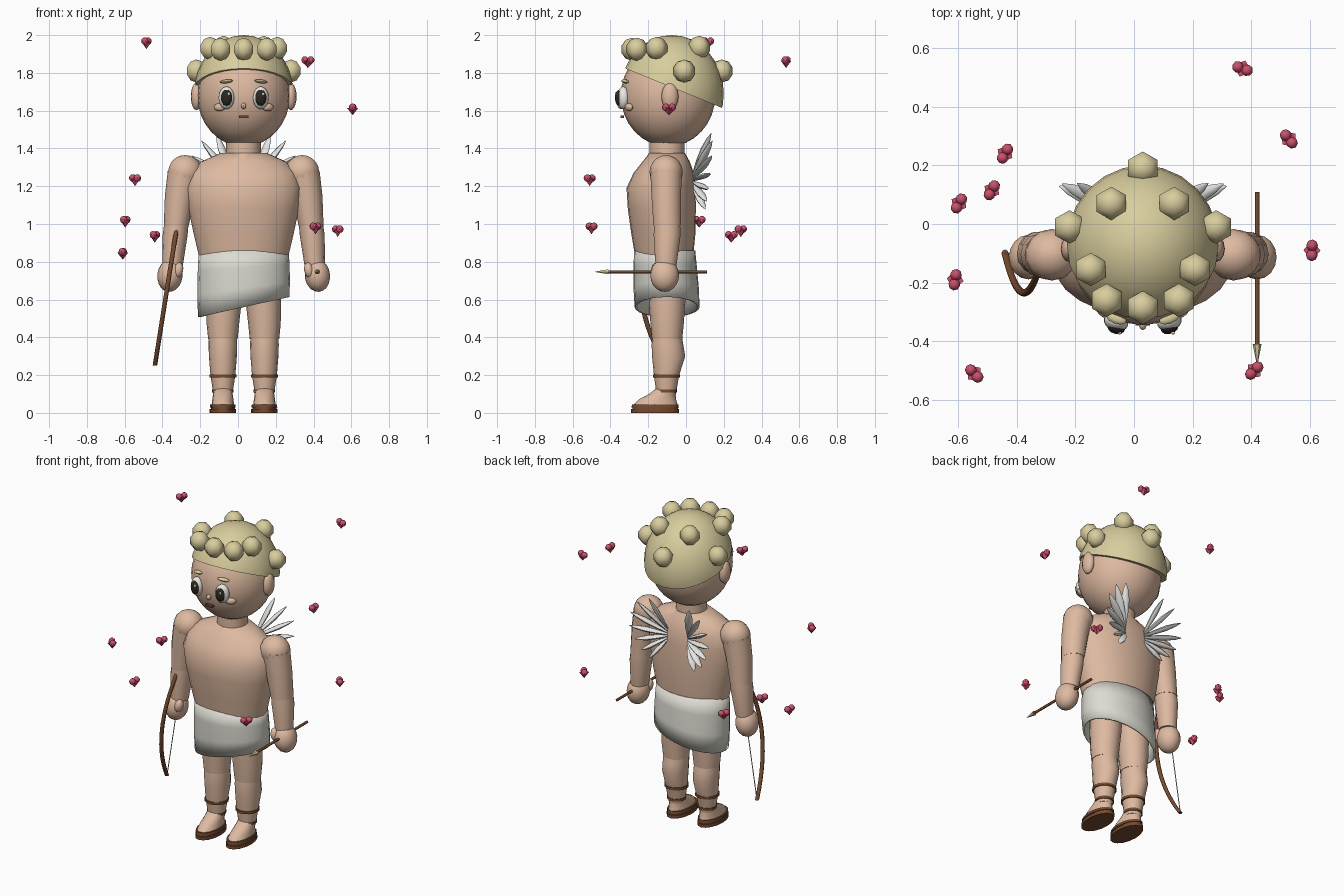
import bpy, bmesh, math
from mathutils import Matrix, Vector, Euler

if "Cube" in bpy.data.objects:
    bpy.data.objects.remove(bpy.data.objects["Cube"])

CX = 0.03  # body centre line


def mat(name, r, g, b):
    m = bpy.data.materials.new(name)
    m.diffuse_color = (r, g, b, 1)
    m.use_nodes = True
    m.node_tree.nodes["Principled BSDF"].inputs["Base Color"].default_value = m.diffuse_color
    return m


SKIN = mat("skin", .73, .49, .355)
HAIR = mat("blond hair", .69, .61, .34)
CLOTH = mat("cloth", .72, .71, .64)
FEATHER = mat("feather white", .78, .78, .76)
LEATHER = mat("brown leather", .18, .07, .028)
DARK = mat("dark eye", .025, .02, .014)
WHITE = mat("eye white", .85, .85, .82)
PINK = mat("heart pink", .6, .08, .15)
LIP = mat("lip brown", .17, .06, .045)


def finish(bm, name, material, angle=50):
    bmesh.ops.recalc_face_normals(bm, faces=bm.faces)
    me = bpy.data.meshes.new(name)
    bm.to_mesh(me)
    bm.free()
    me.materials.append(material)
    ob = bpy.data.objects.new(name, me)
    bpy.context.collection.objects.link(ob)
    if angle:
        bpy.ops.object.select_all(action='DESELECT')
        ob.select_set(True)
        bpy.context.view_layer.objects.active = ob
        bpy.ops.object.shade_smooth_by_angle(angle=math.radians(angle))
    return ob


def xform(loc, scale, rot=(0, 0, 0)):
    return Matrix.LocRotScale(Vector(loc), Euler(rot), Vector(scale))


def ball(name, material, loc, scale, rot=(0, 0, 0), u=16, v=10, angle=50):
    bm = bmesh.new()
    bmesh.ops.create_uvsphere(bm, u_segments=u, v_segments=v, radius=1,
                              matrix=xform(loc, scale, rot))
    return finish(bm, name, material, angle)


def loft(name, material, rings, segs=16, caps=True, matrix=None, shear=None):
    """Skin elliptical rings given as (x, y, z, rx, ry)."""
    bm = bmesh.new()
    rows = []
    for x, y, z, rx, ry in rings:
        row = []
        for i in range(segs):
            a = 2 * math.pi * i / segs
            row.append(bm.verts.new((x + rx * math.cos(a), y + ry * math.sin(a), z)))
        rows.append(row)
    for a, b in zip(rows, rows[1:]):
        for i in range(segs):
            j = (i + 1) % segs
            bm.faces.new((a[i], a[j], b[j], b[i]))
    if caps:
        bm.faces.new(rows[0])
        bm.faces.new(rows[-1])
    if shear:
        for v in bm.verts:
            v.co.z += shear(v.co)
    if matrix:
        bm.transform(matrix)
    return finish(bm, name, material)


def aim(start, direction):
    return Matrix.Translation(start) @ Vector(direction).to_track_quat('Z', 'Y').to_matrix().to_4x4()


# Head, neck and torso
ball("head", SKIN, (CX, -.095, 1.68), (.245, .25, .27), u=24, v=16)
loft("neck", SKIN, [(CX, -.1, 1.33, .093, .093), (CX, -.1, 1.45, .093, .093)])
loft("torso", SKIN, [(CX, y, z, rx, ry) for z, rx, ry, y in (
    (.8, .23, .15, -.115), (.95, .265, .17, -.12), (1.08, .293, .18, -.128),
    (1.19, .305, .183, -.132), (1.27, .285, .16, -.118), (1.33, .225, .125, -.105),
    (1.375, .125, .095, -.1))], segs=24)

# Hair cap, cut by a plane falling toward the nape
bm = bmesh.new()
bmesh.ops.create_uvsphere(bm, u_segments=24, v_segments=16, radius=1,
                          matrix=xform((CX, -.075, 1.69), (.262, .275, .31)))
cut = bmesh.ops.bisect_plane(bm, geom=bm.verts[:] + bm.edges[:] + bm.faces[:],
                             plane_co=(0, -.35, 1.835), plane_no=(0, .22, .54), clear_inner=True)
bmesh.ops.holes_fill(bm, edges=[e for e in bm.edges if e.is_boundary], sides=0)
finish(bm, "hair_cap", HAIR)

# Hair curls: (offset from centre line, y, z)
for dx, y, z in ((0, .19, 1.81), (.107, .07, 1.935), (.25, -.01, 1.81),
                 (.178, -.155, 1.93), (.123, -.26, 1.925), (0, -.285, 1.925)):
    for s in ((-1, 1) if dx else (1,)):
        ball("curl", HAIR, (CX + s * dx, y, z), (.061, .06, .061), u=6, v=5, angle=60)

# Face
ball("nose", SKIN, (CX, -.34, 1.625), (.014, .022, .017), u=10, v=8)
bm = bmesh.new()
bmesh.ops.create_cube(bm, size=1, matrix=xform((CX, -.337, 1.568), (.05, .02, .012)))
finish(bm, "mouth", LIP, 0)
for s in (-1, 1):
    turn = (0, 0, s * .3)
    ball("eye", WHITE, (CX + s * .091, -.333, 1.668), (.043, .032, .06), turn)
    ball("iris", DARK, (CX + s * .091, -.353, 1.668), (.031, .022, .043), turn)
    ball("eye_glint", WHITE, (CX + s * .091 + .012, -.372, 1.688), (.007, .005, .009), u=8, v=6)
    ball("eyebrow", HAIR, (CX + s * .091, -.322, 1.755), (.037, .018, .01), (0, s * .12, s * .35), u=10, v=6)
    ball("cheek", SKIN, (CX + s * .128, -.302, 1.618), (.034, .018, .021), (0, 0, s * .5), u=12, v=8)
    ball("ear", SKIN, (CX + s * .25, -.085, 1.675), (.03, .045, .072), u=12, v=10)

# Loincloth with a slanted hem
def hem(co):
    low = max(0, (.86 - co.z) / .3)
    return low * (.22 * (co.x - CX))


cloth = loft("loincloth", CLOTH, [
    (CX, -.113, .86, .238, .162), (CX, -.11, .77, .243, .168),
    (CX, -.105, .66, .245, .173), (CX, -.1, .56, .242, .172)], segs=24, caps=False, shear=hem)
mod = cloth.modifiers.new("thickness", 'SOLIDIFY')
mod.thickness = .012
mod.offset = -1

for s in (-1, 1):
    # Legs and sandals
    lx = CX + s * .11
    loft("thigh", SKIN, [(lx, -.1, .39, .078, .08), (lx, -.1, .47, .086, .088),
                         (CX + s * .105, -.1, .58, .093, .096), (CX + s * .1, -.1, .8, .1, .105)])
    loft("calf", SKIN, [(lx, -.105, .09, .049, .05), (lx, -.103, .2, .066, .067),
                        (lx, -.092, .3, .074, .088), (lx, -.098, .36, .076, .084),
                        (lx, -.1, .41, .074, .077)])
    loft("foot", SKIN, [(lx, -.162, .04, .06, .118), (lx, -.152, .07, .056, .1),
                        (lx, -.125, .1, .052, .07), (lx, -.108, .13, .047, .05)])
    loft("sole", LEATHER, [(lx, -.163, 0, .07, .127), (lx, -.163, .02, .07, .127),
                           (lx, -.163, .021, .064, .121), (lx, -.163, .028, .064, .121),
                           (lx, -.163, .029, .068, .125), (lx, -.163, .045, .067, .123)])
    for z, r in ((.195, .072), (.115, .057)):
        loft("ankle_strap", LEATHER, [(lx, -.104, z - .008, r, r), (lx, -.104, z + .008, r, r)])

    # Arms and hands
    ball("shoulder", SKIN, (CX + s * .31, -.105, 1.275), (.092, .088, .09), u=14)
    loft("upper_arm", SKIN, [(CX + s * .312, -.105, 1.28, .09, .086), (CX + s * .337, -.105, 1.15, .08, .08),
                             (CX + s * .357, -.1, .99, .066, .074)], segs=14)
    loft("forearm", SKIN, [(CX + s * .354, -.1, 1.02, .064, .07), (CX + s * .363, -.1, .94, .066, .073),
                           (CX + s * .376, -.106, .78, .054, .057)], segs=14)
    ball("hand", SKIN, (CX + s * .39, -.113, .728), (.067, .076, .088), (0, -s * .12, 0))
    ball("thumb", SKIN, (CX + s * .345, -.155, .755), (.026, .03, .042), (0, -s * .2, 0), u=10, v=8)

    # Wing fan
    for k, length in enumerate((.24, .255, .25, .23, .2, .18, .16)):
        a = math.radians(72 - 21 * k)
        d = Vector((s * math.cos(a), .42, math.sin(a)))
        root = (CX + s * .075, .04, 1.27 - .012 * k)
        loft("feather", FEATHER, [(0, 0, t * length, rx, .6 * rx) for t, rx in (
            (0, .008), (.3, .02), (.6, .024), (.85, .015), (1, .002))], segs=8, matrix=aim(root, d))

# Bow and string
bow = []
for i in range(17):
    t = i / 8 - 1
    bow.append((-.375 + .065 * t, -.1 - .135 * (1 - t * t), .66 + .41 * t, .012, .013))
loft("bow", LEATHER, bow, segs=8)
loft("bow_string", FEATHER, [(-.438, -.1, .26, .003, .003), (-.312, -.1, 1.06, .003, .003)], segs=6)

# Arrow
to_front = aim((.42, .11, .747), (0, -1, 0))
loft("arrow_shaft", LEATHER, [(0, 0, 0, .008, .008), (0, 0, .53, .008, .008)], segs=8, matrix=to_front)
loft("arrow_tip", HAIR, [(0, 0, .52, .015, .015), (0, 0, .592, .001, .001)], segs=6, matrix=to_front)

# Floating hearts: (x, y, z, turn in degrees)
for x, y, z, turn in ((-.485, .115, 1.96, 60), (.37, .53, 1.86, -20), (.607, -.09, 1.61, 88),
                      (-.545, -.51, 1.235, -45), (-.597, .07, 1.015, 60), (-.44, .24, .935, 60),
                      (-.61, -.19, .845, 80), (.41, -.5, .98, 45), (.528, .29, .965, -50)):
    place = Matrix.Translation((x, y, z)) @ Matrix.Rotation(math.radians(turn), 4, 'Z')
    bm = bmesh.new()
    for s in (-1, 1):
        bmesh.ops.create_uvsphere(bm, u_segments=8, v_segments=6, radius=.02,
                                  matrix=place @ Matrix.Translation((s * .017, 0, .008)))
    bmesh.ops.create_cone(bm, cap_ends=True, segments=4, radius1=.001, radius2=.036, depth=.036,
                          matrix=place @ Matrix.Translation((0, 0, -.015)) @ Matrix.Scale(.8, 4, (0, 1, 0)))
    finish(bm, "heart", PINK, 35)
